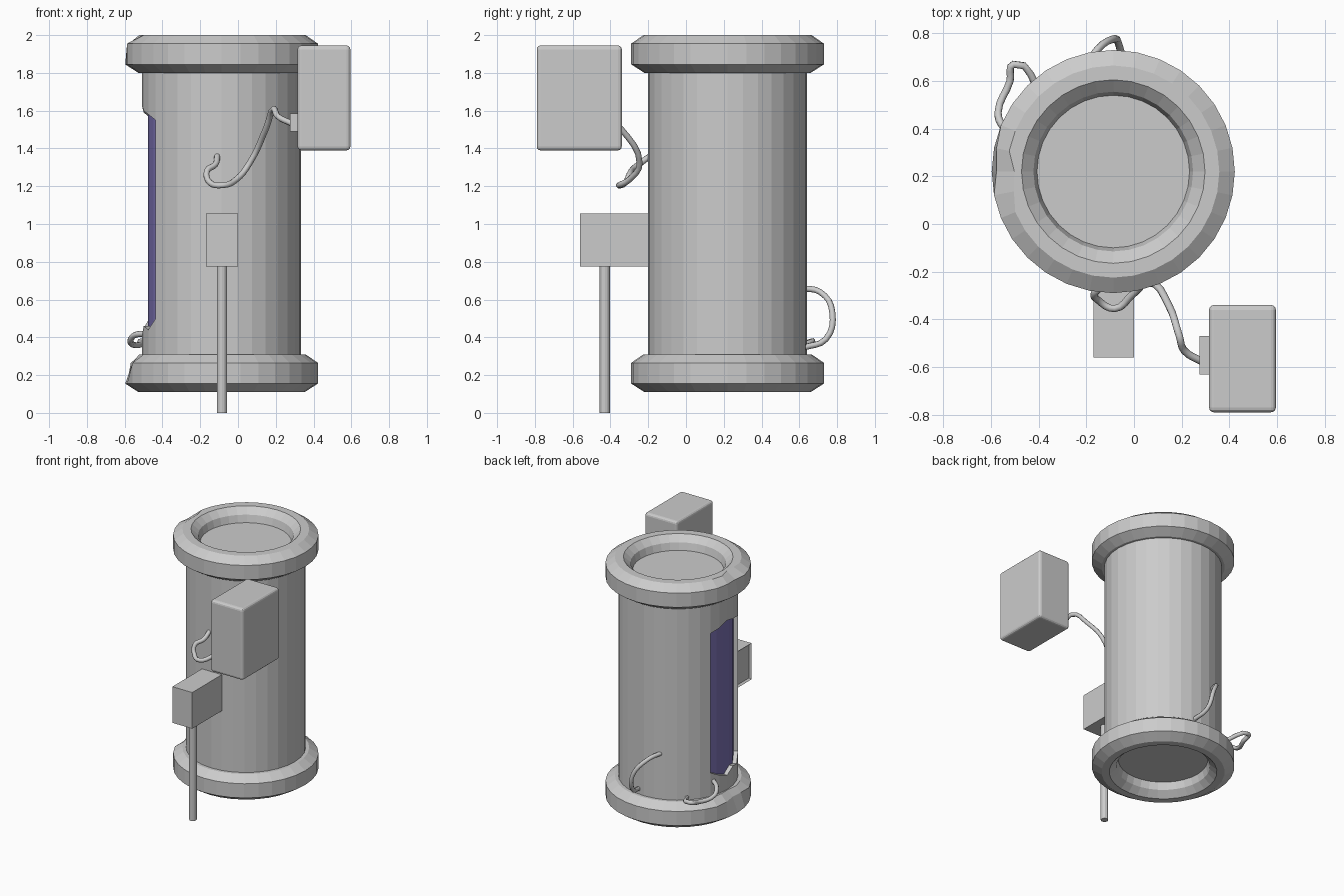
import bpy, bmesh
from math import sin, cos, pi
from mathutils import Vector

if "Cube" in bpy.data.objects:
    bpy.data.objects.remove(bpy.data.objects["Cube"])

CX, CY, N = -0.087, 0.22, 32        # canister axis and side count


def finish(name, bm, smooth=False):
    bmesh.ops.recalc_face_normals(bm, faces=bm.faces)
    me = bpy.data.meshes.new(name)
    bm.to_mesh(me)
    bm.free()
    ob = bpy.data.objects.new(name, me)
    bpy.context.collection.objects.link(ob)
    for p in me.polygons:
        p.use_smooth = smooth
    return ob


def polar(r, i, z):
    a = 2 * pi * i / N
    return Vector((CX + r * cos(a), CY + r * sin(a), z))


def box(name, lo, hi, bevel=0.0, inset_left=False):
    bm = bmesh.new()
    bmesh.ops.create_cube(bm, size=1)
    lo, hi = Vector(lo), Vector(hi)
    for v in bm.verts:
        v.co = Vector((lo + hi) / 2 + Vector(a * b for a, b in zip(v.co, hi - lo)))
    if bevel:
        bmesh.ops.bevel(bm, geom=bm.edges[:], offset=bevel, segments=3,
                        profile=0.5, affect='EDGES')
    if inset_left:
        left = [f for f in bm.faces if f.normal.x < -0.9]
        bmesh.ops.inset_region(bm, faces=left, thickness=0.015)
        bmesh.ops.translate(bm, verts=left[0].verts, vec=(0.015, 0, 0))
    return finish(name, bm)


def ring(name, z0, dents):
    # chamfered ring profile (radius, height) spun around the axis
    prof = [(0.44, 0), (0.51, 0.045), (0.51, 0.155), (0.445, 0.2),
            (0.385, 0.2), (0.335, 0.155), (0.32, 0.10), (0.335, 0.045), (0.385, 0)]
    bm = bmesh.new()
    rows = []
    for i in range(N):
        rows.append([bm.verts.new(polar(r - dents.get((i, k), 0), i, z0 + h))
                     for k, (r, h) in enumerate(prof)])
    m = len(prof)
    for i in range(N):
        for k in range(m):
            a, b, n = rows[i], rows[(i + 1) % N], (k + 1) % m
            bm.faces.new((a[k], b[k], b[n], a[n]))
    return finish(name, bm)


def disc(name, z):
    bm = bmesh.new()
    bm.faces.new([bm.verts.new(polar(0.34, i, z)) for i in range(N)])
    return finish(name, bm)


def cable(name, pts, r=0.016):
    cu = bpy.data.curves.new(name, 'CURVE')
    cu.dimensions = '3D'
    cu.bevel_depth, cu.bevel_resolution = r, 2
    cu.use_fill_caps = True
    cu.resolution_u = 4
    sp = cu.splines.new('BEZIER')
    sp.bezier_points.add(len(pts) - 1)
    for p, co in zip(sp.bezier_points, pts):
        p.co = co
        p.handle_left_type = p.handle_right_type = 'AUTO'
    ob = bpy.data.objects.new(name, cu)
    bpy.context.collection.objects.link(ob)
    return ob


# Canister wall with a ragged opening on the left side
H0, H1, R, RI = 14, 19, 0.42, 0.39
jag_lo = {14: 0.49, 15: 0.45, 16: 0.42, 17: 0.46, 18: 0.44, 19: 0.50}
jag_hi = {14: 1.57, 15: 1.59, 16: 1.62, 17: 1.60, 18: 1.58, 19: 1.55}
bm = bmesh.new()
cols = [[bm.verts.new(polar(R, i, z)) for z in
         (0.28, jag_lo.get(i, 0.47), jag_hi.get(i, 1.58), 1.83)] for i in range(N)]
for i in range(N):
    a, b = cols[i], cols[(i + 1) % N]
    for k in range(3):
        if not (k == 1 and H0 <= i < H1):
            bm.faces.new((a[k], b[k], b[k + 1], a[k + 1]))
rim = [e for e in bm.edges if e.is_boundary and all(0.4 < v.co.z < 1.7 for v in e.verts)]
lip = bmesh.ops.extrude_edge_only(bm, edges=rim)['geom']
for v in [g for g in lip if isinstance(g, bmesh.types.BMVert)]:
    v.co.x = CX + (v.co.x - CX) * RI / R
    v.co.y = CY + (v.co.y - CY) * RI / R
finish("canister_wall", bm)

# Coloured inner panel seen through the opening
bm = bmesh.new()
inner = [[bm.verts.new(polar(RI, i, z)) for z in (jag_lo[i], jag_hi[i])]
         for i in range(H0, H1 + 1)]
for a, b in zip(inner, inner[1:]):
    bm.faces.new((a[0], b[0], b[1], a[1]))
panel = finish("inner_panel", bm)
mat = bpy.data.materials.new("violet")
mat.diffuse_color = (0.2, 0.17, 0.46, 1)
mat.use_nodes = True
mat.node_tree.nodes["Principled BSDF"].inputs["Base Color"].default_value = mat.diffuse_color
panel.data.materials.append(mat)

# Dented end rings and recessed end plates
ring("top_ring", 1.8, {(15, 2): 0.01, (16, 2): 0.02, (16, 3): 0.03, (17, 3): 0.02})
ring("bottom_ring", 0.11, {(15, 2): 0.02, (16, 2): 0.045, (17, 2): 0.03,
                           (16, 3): 0.02, (15, 3): 0.01})
disc("top_plate", 1.90)
disc("bottom_plate", 0.21)

# Front bracket on its post
box("bracket_box", (-0.17, -0.56, 0.775), (0, -0.198, 1.055), inset_left=True)
bm = bmesh.new()
bmesh.ops.create_cone(bm, cap_ends=True, segments=12, radius1=0.027, radius2=0.027, depth=0.78)
bmesh.ops.translate(bm, verts=bm.verts, vec=(-0.085, -0.43, 0.39))
finish("post", bm)

# Side control box with its plug
box("control_box", (0.315, -0.79, 1.39), (0.595, -0.34, 1.945), bevel=0.02)
box("plug", (0.275, -0.632, 1.49), (0.32, -0.47, 1.585))

# Cables
cable("control_cable", [(0.29, -0.58, 1.53), (0.21, -0.53, 1.57), (0.19, -0.47, 1.61),
                        (0.15, -0.35, 1.51), (0.06, -0.245, 1.32), (-0.01, -0.3, 1.235),
                        (-0.08, -0.355, 1.205), (-0.15, -0.32, 1.22),
                        (-0.165, -0.29, 1.28), (-0.12, -0.25, 1.315), (-0.11, -0.19, 1.36)])
cable("back_cable", [(-0.21, 0.61, 0.66), (-0.17, 0.71, 0.64), (-0.09, 0.775, 0.53),
                     (-0.06, 0.74, 0.39), (-0.035, 0.62, 0.345)])
cable("left_cable", [(-0.48, 0.35, 0.42), (-0.55, 0.41, 0.41), (-0.57, 0.47, 0.375),
                     (-0.52, 0.6, 0.36), (-0.505, 0.67, 0.38), (-0.38, 0.53, 0.33)])
